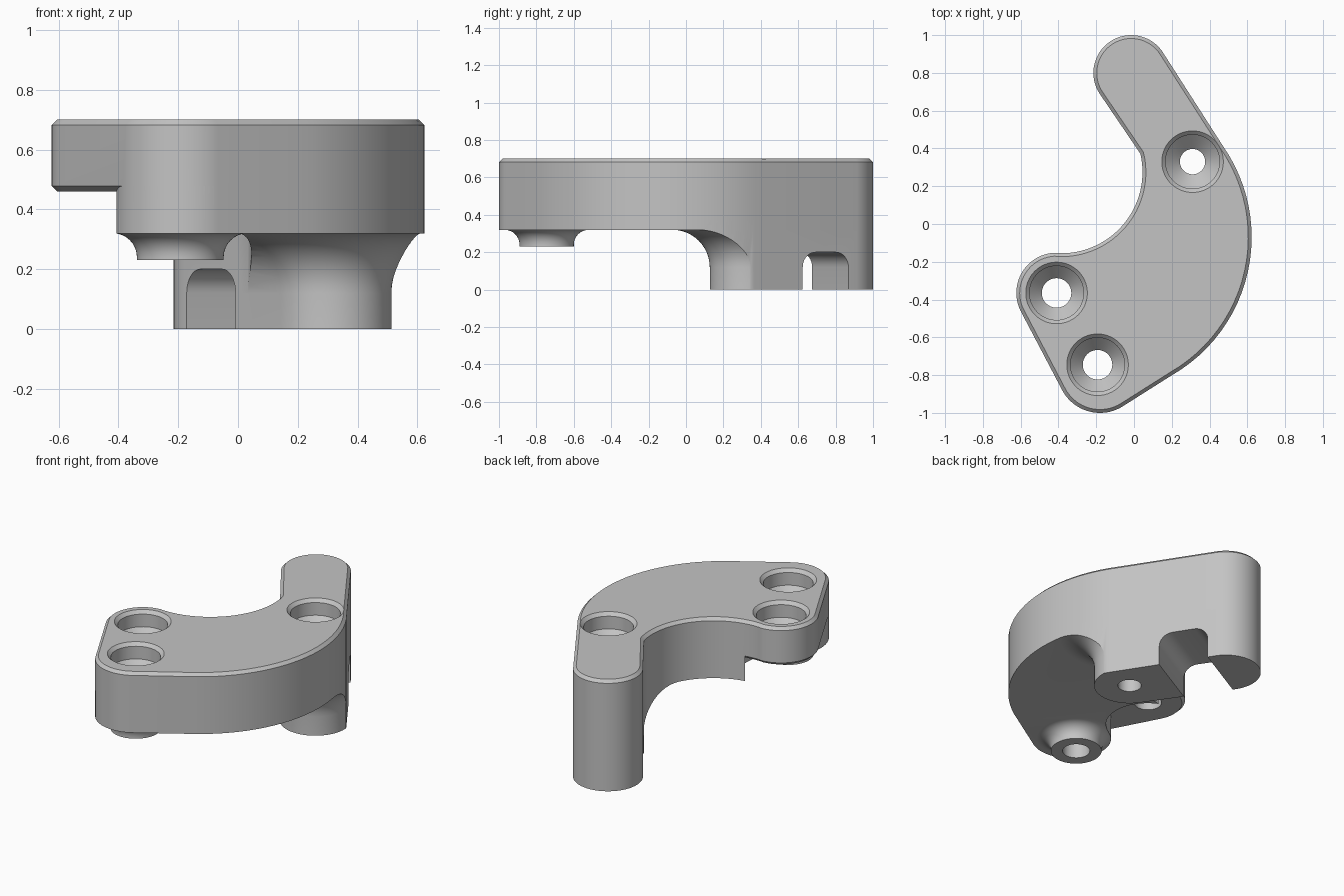
import bpy, bmesh, math
from mathutils import Vector

if "Cube" in bpy.data.objects:
    bpy.data.objects.remove(bpy.data.objects["Cube"], do_unlink=True)

grey = bpy.data.materials.new("plain_grey")
grey.use_nodes = True
COLOUR = (0.55, 0.55, 0.55, 1)
grey.diffuse_color = COLOUR
grey.node_tree.nodes["Principled BSDF"].inputs["Base Color"].default_value = COLOUR

# Key centres in plan
TIP, FOOT = Vector((-0.015, 0.8)), Vector((0.31, 0.33))
LEFT, LOW = Vector((-0.41, -0.365)), Vector((-0.18, -0.773))
INNER, OUTER = Vector((-0.385, 0.275)), Vector((-0.22, -0.07))
LOW_HOLE = Vector((-0.193, -0.745))


def arc(centre, r, a, b):
    n = max(2, round(abs(b - a) / 4))
    angles = [math.radians(a + (b - a) * i / n) for i in range(n + 1)]
    return [centre + r * Vector((math.cos(t), math.sin(t))) for t in angles]


def tidy(points):
    return [p for i, p in enumerate(points) if (p - points[i - 1]).length > 0.004]


def inset(points, d):
    result = []
    for i, p in enumerate(points):
        t = points[(i + 1) % len(points)] - points[i - 1]
        result.append(p + d * Vector((-t.y, t.x)).normalized())
    return result


def loft(name, layers):
    """Closed solid through (outline, height) layers."""
    bm = bmesh.new()
    rings = [[bm.verts.new((p.x, p.y, z)) for p in pts] for pts, z in layers]
    n = len(rings[0])
    for low, high in zip(rings, rings[1:]):
        for i in range(n):
            j = (i + 1) % n
            bm.faces.new((low[i], low[j], high[j], high[i]))
    bm.faces.new(rings[0][::-1])
    bm.faces.new(rings[-1])
    bmesh.ops.recalc_face_normals(bm, faces=bm.faces)
    mesh = bpy.data.meshes.new(name)
    bm.to_mesh(mesh)
    bm.free()
    mesh.materials.append(grey)
    obj = bpy.data.objects.new(name, mesh)
    bpy.context.collection.objects.link(obj)
    return obj


def turned(name, centre, profile):
    return loft(name, [(arc(centre, r, 0, 360)[:-1], z) for r, z in profile])


def combine(target, tool, operation):
    mod = target.modifiers.new(operation, "BOOLEAN")
    mod.operation, mod.solver, mod.object = operation, "EXACT", tool
    bpy.context.view_layer.objects.active = target
    bpy.ops.object.modifier_apply(modifier=mod.name)
    bpy.data.objects.remove(tool, do_unlink=True)


# Plan outlines: full plate, and lower block scooped away under the left lobe
tip_arc, outer_arc = arc(TIP, 0.2, 35, 213), arc(OUTER, 0.843, -60, 35)
full = tidy(tip_arc + arc(INNER, 0.43, 13, -92) + arc(LEFT, 0.213, 88, 210)
            + arc(LOW, 0.227, 210, 300) + outer_arc)
scooped = tidy(tip_arc + arc(INNER, 0.43, 13, -79) + arc(LEFT, 0.24, 65, -60)
               + arc(LOW, 0.227, 120, 300) + outer_arc)

# Top plate with chamfered rims
edge = inset(full, 0.018)
bracket = loft("bracket_body", [(edge, 0.46), (full, 0.478), (full, 0.682), (edge, 0.7)])
lower_block = loft("lower_block", [(scooped, 0.32), (scooped, 0.5)])


def flare(z, start, radius):
    h = min(max(z - start, 0), radius)
    return radius - math.sqrt(radius * radius - h * h)


# Foot: straight sided capsule flaring into the underside
def capsule(r):
    return arc(TIP, r, 34.7, 214.7) + arc(FOOT, r, 214.7, 394.7)


heights = [0] + [0.12 + 0.2 * math.sin(math.pi / 2 * i / 12) for i in range(13)] + [0.4]
foot = loft("foot", [(capsule(0.203 + flare(z, 0.12, 0.2)), z) for z in heights])
combine(foot, loft("foot_trim", [(full, -0.1), (full, 0.6)]), "INTERSECT")

# Boss under the low hole
heights = [0.23] + [0.24 + 0.08 * math.sin(math.pi / 2 * i / 8) for i in range(9)] + [0.4]
boss = turned("boss", LOW_HOLE, [(0.145 + flare(z, 0.24, 0.08), z) for z in heights])
combine(boss, loft("boss_trim", [(scooped, 0.1), (scooped, 0.6)]), "INTERSECT")

for part in (lower_block, foot, boss):
    combine(bracket, part, "UNION")

# Round-topped channel across the foot
along = Vector((math.cos(math.radians(29)), math.sin(math.radians(29))))
across = Vector((-along.y, along.x))
mid = Vector((0.083, 0.65))
layers = []
for z, half in [(-0.1, 0.145)] + [
        (0.12 + 0.08 * math.sin(t), 0.065 + 0.08 * math.cos(t))
        for t in (math.pi / 2 * i / 8 for i in range(9))]:
    layers.append(([mid + a * along + b * half * across
                    for a, b in ((-0.5, -1), (0.5, -1), (0.5, 1), (-0.5, 1))], z))
combine(bracket, loft("channel_cutter", layers), "DIFFERENCE")

# Countersunk screw holes
for centre, r in ((LEFT, 0.078), (LOW_HOLE, 0.078), (FOOT, 0.067)):
    profile = [(r, -0.1), (r, 0.53), (0.143, 0.6), (0.143, 0.68), (0.163, 0.7), (0.163, 0.8)]
    combine(bracket, turned("hole_cutter", centre, profile), "DIFFERENCE")

# Smooth curved walls, crisp rims
bpy.ops.object.select_all(action="DESELECT")
bracket.select_set(True)
bpy.context.view_layer.objects.active = bracket
bpy.ops.object.shade_smooth_by_angle(angle=math.radians(30))
